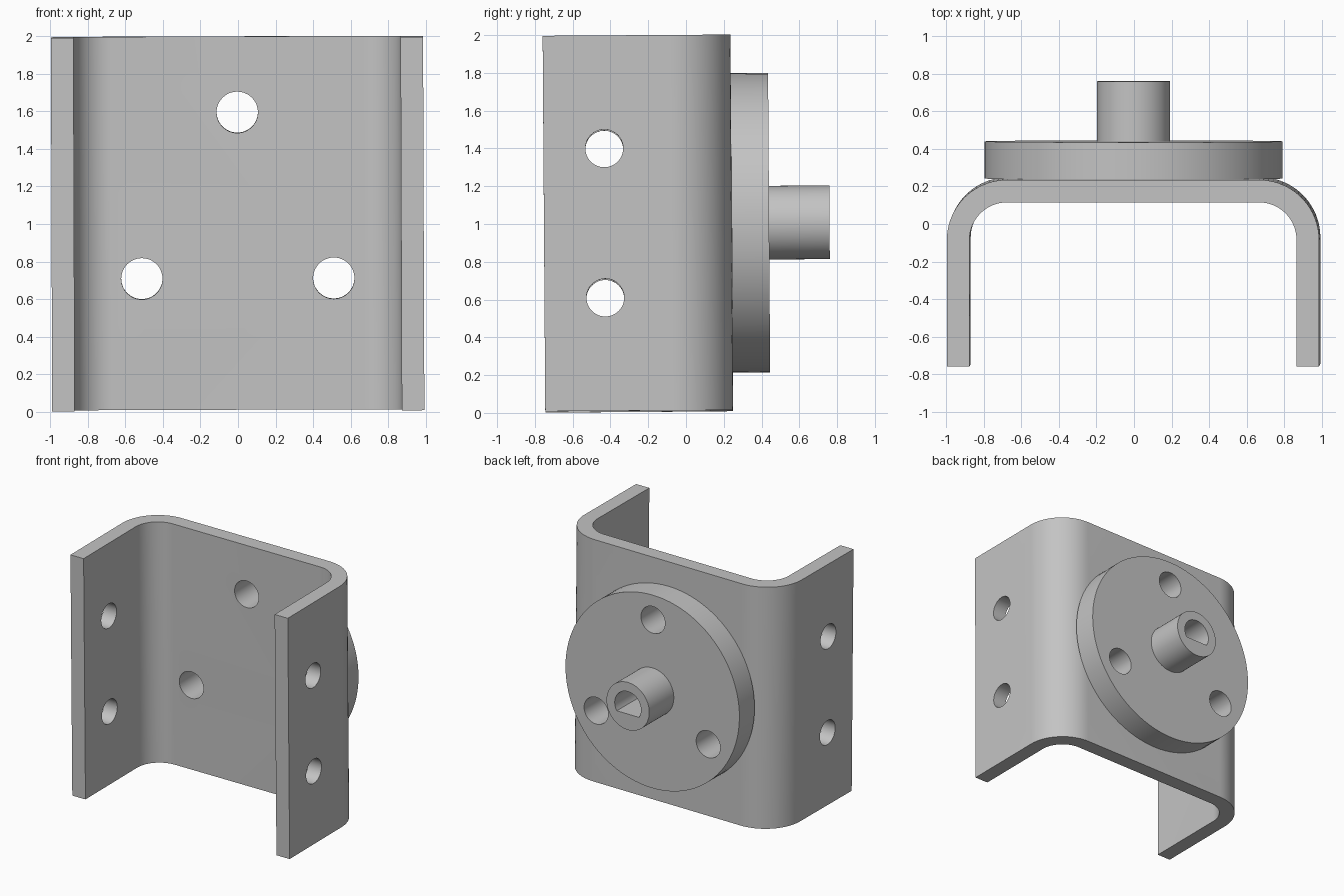
import bpy
import bmesh
from math import sin, cos, pi, radians, sqrt, asin
from mathutils import Matrix, Vector

if "Cube" in bpy.data.objects:
    bpy.data.objects.remove(bpy.data.objects["Cube"])

MID = 1.004                 # height of the hub axis
BACK = 0.242                # rear face of the bracket
WALL = 0.12
HOLE_RING = 0.59

steel = bpy.data.materials.new("plain grey")
steel.use_nodes = True
grey = (0.55, 0.55, 0.55, 1)
steel.diffuse_color = grey
steel.node_tree.nodes["Principled BSDF"].inputs["Base Color"].default_value = grey


def make_object(name, bm):
    bmesh.ops.recalc_face_normals(bm, faces=bm.faces)
    mesh = bpy.data.meshes.new(name)
    bm.to_mesh(mesh)
    bm.free()
    mesh.materials.append(steel)
    obj = bpy.data.objects.new(name, mesh)
    bpy.context.collection.objects.link(obj)
    return obj


def arc(cx, cy, r, start, end, steps):
    angles = [start + (end - start) * i / steps for i in range(steps + 1)]
    return [(cx + r * cos(a), cy + r * sin(a)) for a in angles]


def prism(name, points, direction):
    """Extrude a closed outline of 3D points."""
    bm = bmesh.new()
    face = bm.faces.new([bm.verts.new(p) for p in points])
    new = bmesh.ops.extrude_face_region(bm, geom=[face])["geom"]
    bmesh.ops.translate(bm, vec=Vector(direction),
                        verts=[v for v in new if isinstance(v, bmesh.types.BMVert)])
    return make_object(name, bm)


def cut(obj, cutter):
    mod = obj.modifiers.new("cut", "BOOLEAN")
    mod.operation = "DIFFERENCE"
    mod.solver = "EXACT"
    mod.object = cutter
    bpy.context.view_layer.objects.active = obj
    bpy.ops.object.modifier_apply(modifier=mod.name)


# U-shaped bracket with rounded bends
half_w, front = 0.991, -0.752
bend_x, bend_y, outer = 0.671, -0.078, 0.32
right_half = [(half_w, front)] + arc(bend_x, bend_y, outer, 0, pi / 2, 20)
inner_half = arc(bend_x, bend_y, outer - WALL, pi / 2, 0, 20) + [(half_w - WALL, front)]
mirror = lambda pts: [(-x, y) for x, y in reversed(pts)]
outline = right_half + mirror(right_half) + mirror(inner_half) + inner_half
bracket = prism("bracket", [(x, y, MID - 0.994) for x, y in outline], (0, 0, 1.988))

# Round flange and hub turned as one piece
bm = bmesh.new()
profile = [(0, BACK), (0.793, BACK), (0.793, 0.44), (0.195, 0.44), (0.195, 0.76), (0, 0.76)]
verts = [bm.verts.new((r, y, MID)) for r, y in profile]
edges = [bm.edges.new(pair) for pair in zip(verts, verts[1:])]
bmesh.ops.spin(bm, geom=verts + edges, cent=(0, 0, MID), axis=(0, 1, 0),
               angle=2 * pi, steps=96)
bmesh.ops.remove_doubles(bm, verts=bm.verts, dist=0.0001)
bmesh.ops.dissolve_limit(bm, angle_limit=0.01, verts=bm.verts, edges=bm.edges)
flange = make_object("flange_and_hub", bm)

cutters = []

# Three bolt holes through flange and bracket
for k in range(3):
    a = pi / 2 + k * 2 * pi / 3
    cx, cz = HOLE_RING * cos(a), MID + HOLE_RING * sin(a)
    ring = arc(cx, cz, 0.11, 0, 2 * pi, 48)[:-1]
    hole = prism("bolt_hole_cutter", [(x, 0, z) for x, z in ring], (0, 0.6, 0))
    cut(bracket, hole)
    cut(flange, hole)
    cutters.append(hole)

# Two holes through both side walls
for z0 in (0.61, 1.4):
    ring = arc(-0.43, z0, 0.1, 0, 2 * pi, 48)[:-1]
    hole = prism("side_hole_cutter", [(-1.2, y, z) for y, z in ring], (2.4, 0, 0))
    cut(bracket, hole)
    cutters.append(hole)

# D-shaped shaft bore, flat side down
flat = asin(0.065 / 0.12)
bore_outline = arc(0, MID, 0.12, -flat, pi + flat, 40)
bore = prism("bore_cutter", [(x, 0.26, z) for x, z in bore_outline], (0, 0.7, 0))
cut(flange, bore)
cutters.append(bore)

for c in cutters:
    bpy.data.objects.remove(c)

# Slight lean of the whole assembly, then smooth curved walls
pivot = Matrix.Translation((-0.002, 0, MID))
lean = pivot @ Matrix.Rotation(radians(-0.2), 4, "Y") @ Matrix.Rotation(radians(0.4), 4, "X")
lean = lean @ Matrix.Translation((0, 0, -MID))
for obj in (bracket, flange):
    obj.data.transform(lean)
    bpy.ops.object.select_all(action="DESELECT")
    obj.select_set(True)
    bpy.context.view_layer.objects.active = obj
    bpy.ops.object.shade_smooth_by_angle(angle=radians(30))
